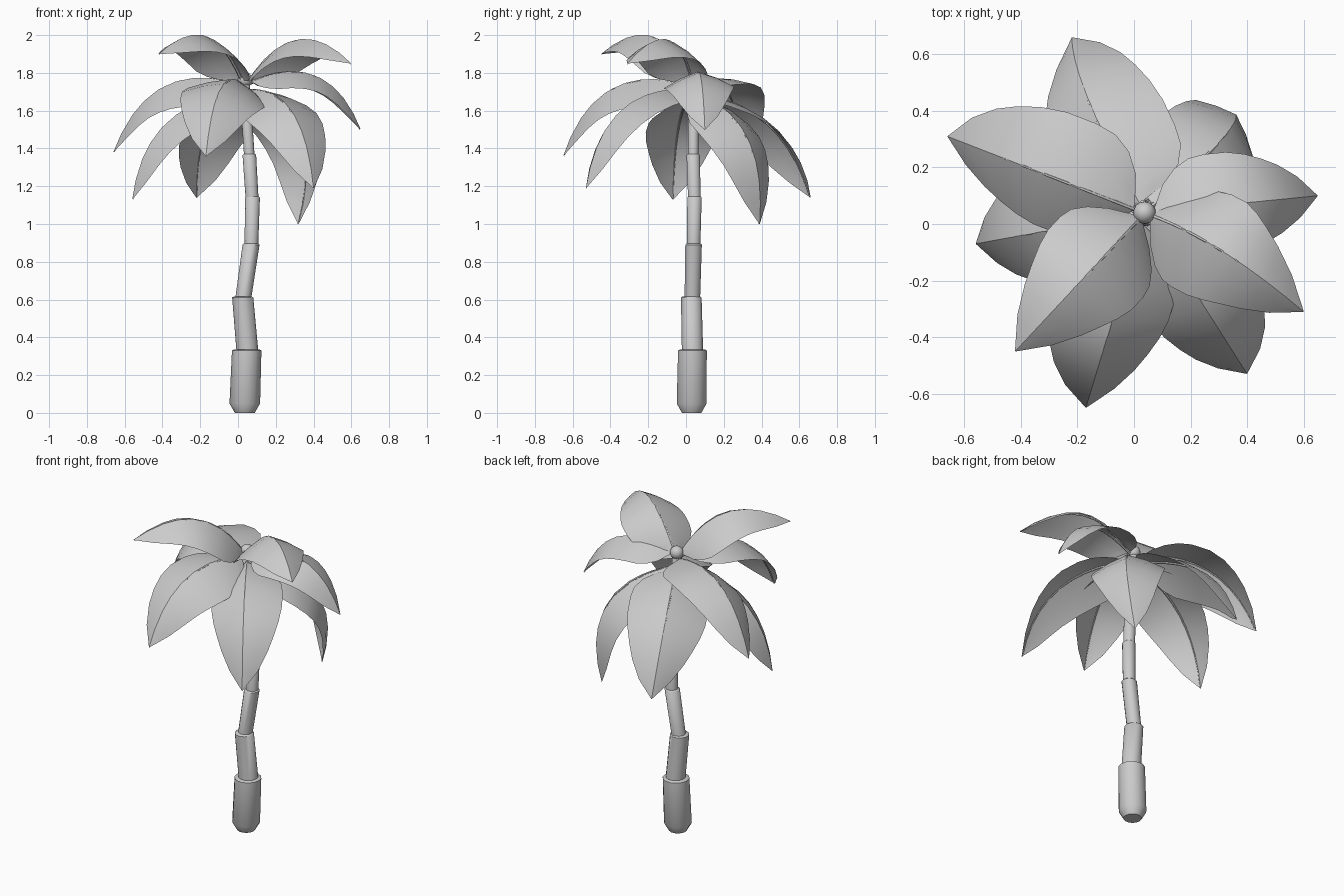
import bpy, bmesh, math
from mathutils import Vector

cube = bpy.data.objects.get("Cube")
if cube:
    bpy.data.objects.remove(cube, do_unlink=True)

grey = bpy.data.materials.new("plain_grey")
grey.use_nodes = True
grey.diffuse_color = (0.6, 0.6, 0.6, 1)
grey.node_tree.nodes["Principled BSDF"].inputs["Base Color"].default_value = (0.6, 0.6, 0.6, 1)


def finish(bm, name, angle=50):
    """Turn a bmesh into a smooth shaded object with sharp creases."""
    mesh = bpy.data.meshes.new(name)
    bm.to_mesh(mesh)
    bm.free()
    mesh.materials.append(grey)
    ob = bpy.data.objects.new(name, mesh)
    bpy.context.collection.objects.link(ob)
    bpy.ops.object.select_all(action="DESELECT")
    ob.select_set(True)
    bpy.context.view_layer.objects.active = ob
    bpy.ops.object.shade_smooth_by_angle(angle=math.radians(angle))
    return ob


def tube(bm, rings, sides):
    """Loft circles given as (centre, radius, axis) and cap both ends."""
    loops = []
    for centre, radius, axis in rings:
        q = Vector((0, 0, 1)).rotation_difference(axis)
        loop = []
        for i in range(sides):
            a = math.tau * i / sides
            loop.append(bm.verts.new(centre + q @ Vector((radius * math.cos(a), radius * math.sin(a), 0))))
        loops.append(loop)
    for lo, hi in zip(loops, loops[1:]):
        for i in range(sides):
            j = (i + 1) % sides
            bm.faces.new((lo[i], lo[j], hi[j], hi[i]))
    bm.faces.new(loops[0][::-1])
    bm.faces.new(loops[-1])


# Trunk: stacked leaning sleeves, each (bottom, bottom radius, top, top radius)
UP = Vector((0, 0, 1))
sleeves = [
    ((0.036, 0.03, 0.05), 0.081, (0.046, 0.034, 0.33), 0.078),
    ((0.052, 0.035, 0.3), 0.058, (0.025, 0.028, 0.61), 0.056),
    ((0.024, 0.033, 0.58), 0.042, (0.069, 0.04, 0.89), 0.045),
    ((0.07, 0.04, 0.86), 0.036, (0.077, 0.045, 1.14), 0.039),
    ((0.076, 0.045, 1.11), 0.034, (0.06, 0.038, 1.365), 0.036),
    ((0.062, 0.038, 1.33), 0.028, (0.035, 0.04, 1.74), 0.028),
]
for n, (low, r0, high, r1) in enumerate(sleeves):
    bm = bmesh.new()
    low, high = Vector(low), Vector(high)
    rings = [(low, r0, UP), (high, r1, UP), (high + UP * 0.006, r1 * 0.85, UP)]
    if n == 0:
        rings.insert(0, (Vector((low.x, low.y, 0)), r0 * 0.65, UP))
    tube(bm, rings, 14)
    finish(bm, f"trunk_sleeve_{n + 1}")

# Crown: round bud on top of the trunk
HUB = Vector((0.037, 0.04, 0))
bm = bmesh.new()
bmesh.ops.create_uvsphere(bm, u_segments=14, v_segments=10, radius=0.04)
bmesh.ops.translate(bm, verts=bm.verts, vec=HUB + UP * 1.765)
finish(bm, "crown_bud", 60)

# Leaf outline: (position along the leaf, share of full half width)
OUTLINE = [(0.04, 0.08), (0.07, 0.5), (0.12, 0.78), (0.19, 0.95), (0.28, 1), (0.42, 1),
           (0.55, 0.93), (0.67, 0.81), (0.78, 0.66), (0.9, 0.4), (1, 0.01)]


def frond(name, tip, base_z, sag, half, fold, roll, bow):
    """Arched leaf folded along its rib; roll lowers its left side, bow bends it left."""
    base, tip = HUB + UP * base_z, Vector(tip)
    chord = tip - base
    u = chord.normalized()
    left = UP.cross(u).normalized()
    swell = u.cross(left) * (chord.length * sag) + left * bow

    def rib(t):
        return base + chord * t + swell * (4 * t * (1 - t))

    def along(t):
        return (rib(t + 0.01) - rib(t - 0.01)).normalized()

    def normal(t):
        return along(t).cross(left).normalized()

    # Folded blade
    bm = bmesh.new()
    rows = []
    for t, share in OUTLINE:
        row = []
        for side, part in ((1, 1), (1, 0.5), (1, 0), (-1, 0.5), (-1, 1)):
            tilt = math.radians(fold + 8 * part + side * roll)
            reach = half * share * part
            row.append(bm.verts.new(rib(t) + left * (side * reach * math.cos(tilt))
                                    - normal(t) * (reach * math.sin(tilt))))
        rows.append(row)
    for a, b in zip(rows, rows[1:]):
        for i in range(4):
            bm.faces.new((a[i], a[i + 1], b[i + 1], b[i]))
    finish(bm, name + "_blade", 28)

    # Thin tapering stem under the fold
    bm = bmesh.new()
    steps = [i / 10 for i in range(11)]
    tube(bm, [(rib(t) - normal(t) * 0.006, 0.008 * (1 - t) + 0.001, along(t)) for t in steps], 6)
    finish(bm, name + "_stem")


FRONDS = [
    ("upper_front_left", (0.6, -0.31, 1.85), 1.73, 0.28, 0.225, 22, 1, 0.03),
    ("upper_front_right", (-0.42, -0.45, 1.9), 1.73, 0.265, 0.23, 19, 2, 0),
    ("middle_left", (0.65, 0.1, 1.5), 1.74, 0.27, 0.2, 16, -2, 0),
    ("middle_front", (-0.17, -0.65, 1.36), 1.73, 0.24, 0.24, 16, 13, 0),
    ("middle_right", (-0.66, 0.31, 1.38), 1.73, 0.235, 0.235, 16, 16, 0),
    ("lower_back", (-0.22, 0.66, 1.14), 1.69, 0.18, 0.25, 16, 10, 0.03),
    ("lower_back_left", (0.32, 0.39, 1.0), 1.69, 0.26, 0.23, 16, -5, -0.05),
    ("lower_front_left", (0.4, -0.53, 1.19), 1.71, 0.225, 0.225, 16, -8, 0),
    ("lower_right", (-0.56, -0.07, 1.13), 1.69, 0.21, 0.23, 16, 5, 0),
]
for name, *shape in FRONDS:
    frond(name + "_frond", *shape)
